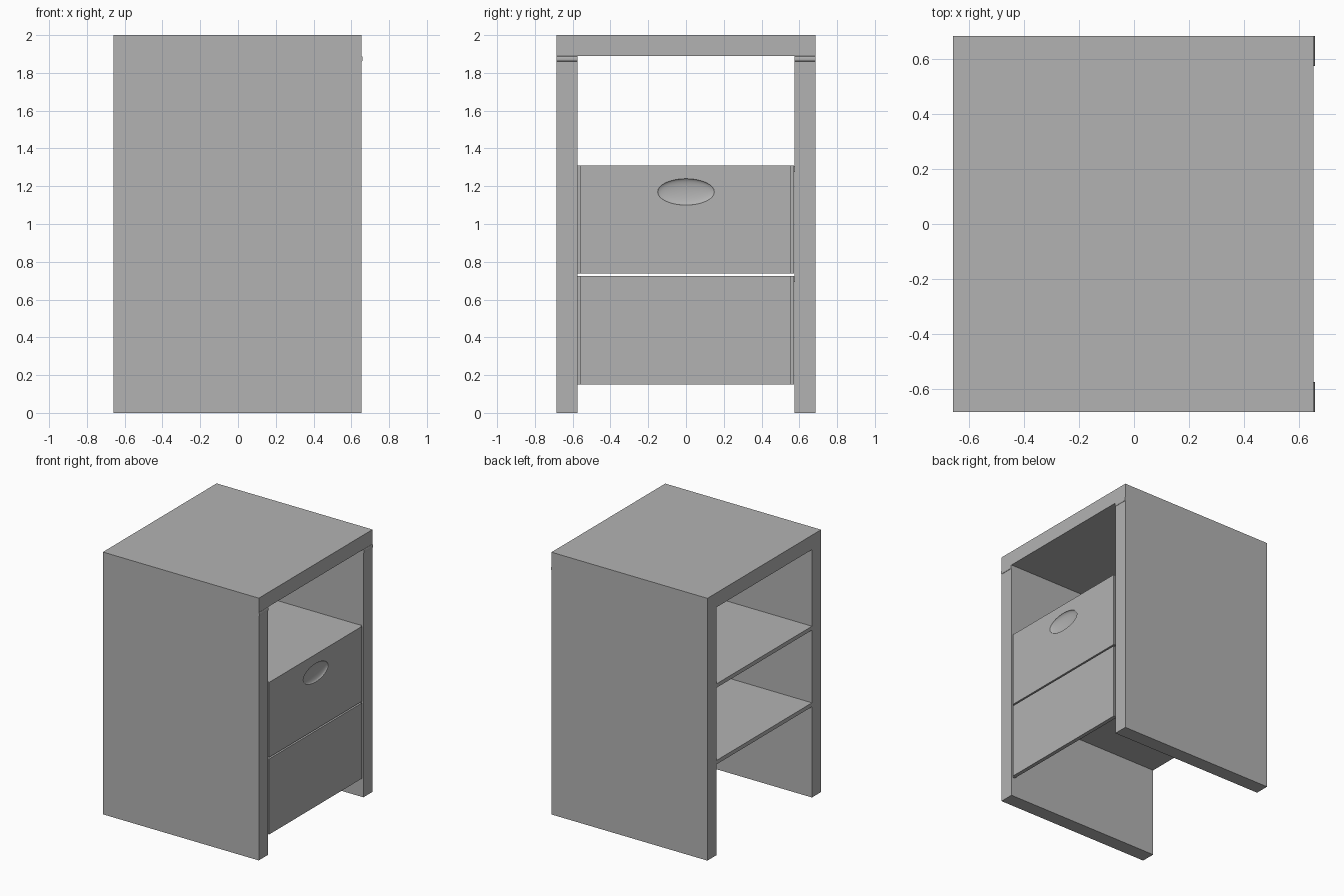
import bpy, bmesh, math

if "Cube" in bpy.data.objects:
    bpy.data.objects.remove(bpy.data.objects["Cube"])

grey = bpy.data.materials.new("plain_grey")
grey.diffuse_color = (0.45, 0.45, 0.45, 1)
grey.use_nodes = True
grey.node_tree.nodes["Principled BSDF"].inputs["Base Color"].default_value = grey.diffuse_color

X0, X1 = -0.66, 0.655          # back (open side) and drawer side
Y, YI = 0.685, 0.575           # outer and inner faces of the side panels
FRONT_T = 0.03                 # drawer front thickness


def extrude(name, pts, vec):
    """Closed profile of 3D points swept along vec."""
    bm = bmesh.new()
    face = bm.faces.new([bm.verts.new(p) for p in pts])
    ext = bmesh.ops.extrude_face_region(bm, geom=[face])
    verts = [g for g in ext["geom"] if isinstance(g, bmesh.types.BMVert)]
    bmesh.ops.translate(bm, verts=verts, vec=vec)
    bmesh.ops.recalc_face_normals(bm, faces=bm.faces)
    mesh = bpy.data.meshes.new(name)
    bm.to_mesh(mesh)
    bm.free()
    obj = bpy.data.objects.new(name, mesh)
    bpy.context.collection.objects.link(obj)
    mesh.materials.append(grey)
    return obj


def box(name, x, y, z):
    pts = [(x[0], y[0], z[0]), (x[1], y[0], z[0]), (x[1], y[1], z[0]), (x[0], y[1], z[0])]
    return extrude(name, pts, (0, 0, z[1] - z[0]))


def smooth(obj):
    bpy.ops.object.select_all(action='DESELECT')
    obj.select_set(True)
    bpy.context.view_layer.objects.active = obj
    bpy.ops.object.shade_smooth_by_angle(angle=math.radians(25))


# Cabinet shell: top and two sides as one arch profile
arch = [(-Y, 0), (-YI, 0), (-YI, 1.89), (YI, 1.89), (YI, 0), (Y, 0), (Y, 2), (-Y, 2)]
extrude("cabinet_shell", [(X0, y, z) for y, z in arch], (X1 - X0, 0, 0))

# Small rounded lips on the front edges of the sides, just under the top
arc = [math.pi * (i / 8 - 0.5) for i in range(9)]
lip = [(X1 + 0.005 * math.cos(a), 1.875 + 0.014 * math.sin(a)) for a in arc]
for side, y in (("left", -Y), ("right", YI)):
    smooth(extrude(side + "_lip", [(x, y, z) for x, z in lip], (0, Y - YI, 0)))

# Shelves and drawer fronts: upper and lower
for level, z0, z1 in (("lower", 0.15, 0.726), ("upper", 0.738, 1.31)):
    box(level + "_shelf", (X0, X1 - FRONT_T - 0.002), (-YI, YI), (z1 - 0.034, z1 - 0.004))
    # stepped ends: wide back, narrower face
    xb, xm = X1 - FRONT_T, X1 - 0.012
    step = [(xb, -0.574), (xm, -0.574), (xm, -0.559), (X1, -0.559),
            (X1, 0.556), (xm, 0.556), (xm, 0.571), (xb, 0.571)]
    front = extrude(level + "_drawer_front", [(x, y, z0) for x, y in step], (0, 0, z1 - z0))

    if level == "upper":
        # Oval scooped finger pull
        bpy.ops.mesh.primitive_uv_sphere_add(segments=32, ring_count=16, radius=1,
                                             location=(X1, 0, 1.17))
        cutter = bpy.context.object
        cutter.name = "finger_pull_cutter"
        cutter.scale = (0.02, 0.15, 0.07)
        cutter.data.materials.append(grey)
        cutter.hide_render = True
        mod = front.modifiers.new("finger_pull", 'BOOLEAN')
        mod.object = cutter
        mod.solver = 'EXACT'
        bpy.ops.object.select_all(action='DESELECT')
        front.select_set(True)
        bpy.context.view_layer.objects.active = front
        bpy.ops.object.modifier_apply(modifier=mod.name)
        bpy.data.objects.remove(cutter)
        smooth(front)
